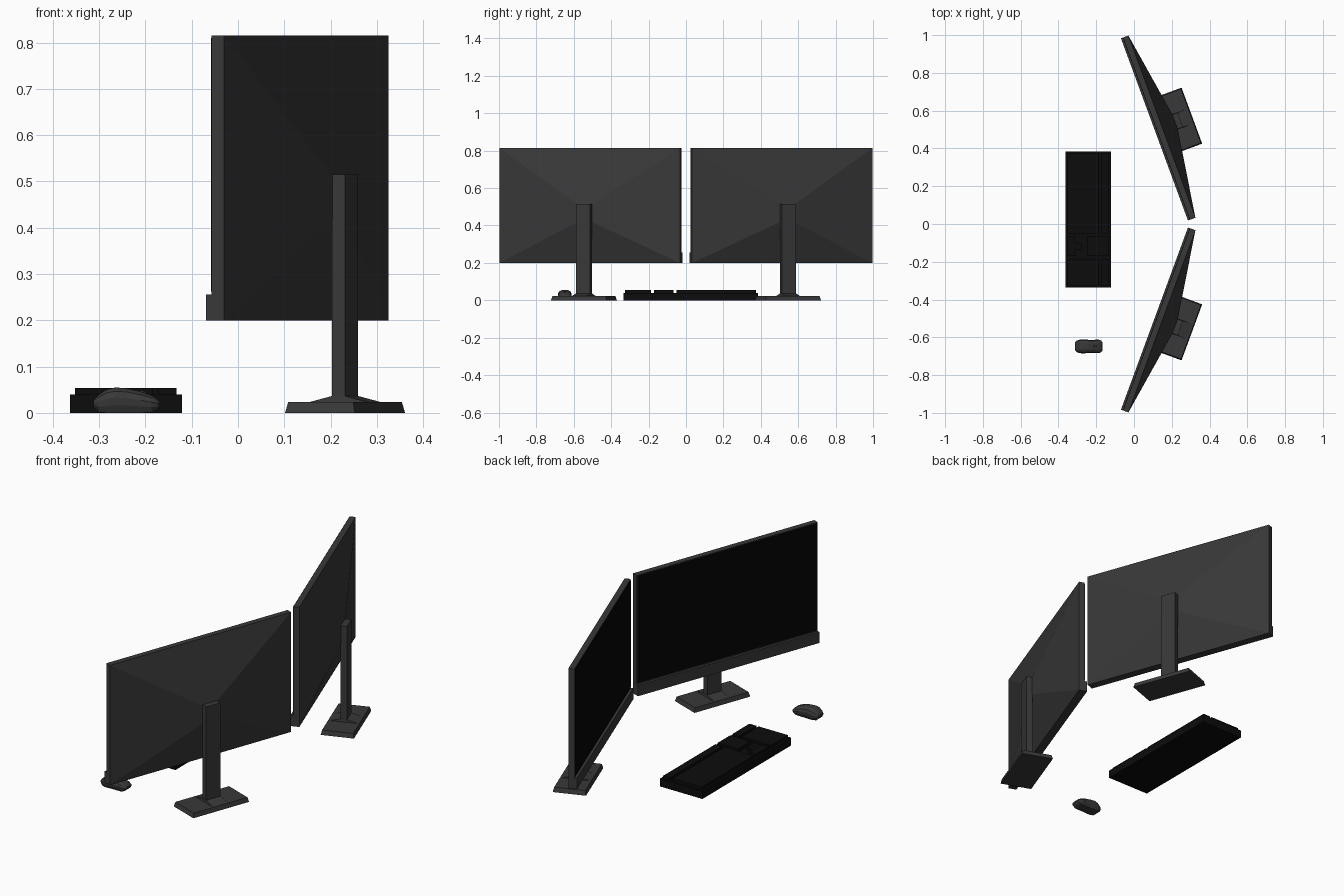
import bpy, bmesh, math
from mathutils import Vector

if "Cube" in bpy.data.objects:
    bpy.data.objects.remove(bpy.data.objects["Cube"])


def material(name, v):
    m = bpy.data.materials.new(name)
    m.diffuse_color = (v, v, v, 1)
    m.use_nodes = True
    m.node_tree.nodes["Principled BSDF"].inputs["Base Color"].default_value = m.diffuse_color
    return m


GREY = material("dark grey plastic", 0.04)
BLACK = material("black keyboard", 0.0036)
SCREEN = material("screen black", 0.0018)


def make(name, rings, mat):
    """Skin a stack of equal-length vertex rings and cap both ends."""
    bm = bmesh.new()
    loops = [[bm.verts.new(p) for p in r] for r in rings]
    n = len(loops[0])
    for a, b in zip(loops, loops[1:]):
        for i in range(n):
            j = (i + 1) % n
            bm.faces.new((a[i], a[j], b[j], b[i]))
    bm.faces.new(loops[0])
    bm.faces.new(loops[-1])
    bmesh.ops.recalc_face_normals(bm, faces=bm.faces)
    me = bpy.data.meshes.new(name)
    bm.to_mesh(me)
    bm.free()
    me.materials.append(mat)
    ob = bpy.data.objects.new(name, me)
    bpy.context.collection.objects.link(ob)
    return ob


def rect(a0, a1, b0, b1):
    return [(a0, b0), (a1, b0), (a1, b1), (a0, b1)]


def box(name, x0, x1, y0, y1, z0, z1, mat):
    return make(name, [[(x, y, z) for x, y in rect(x0, x1, y0, y1)] for z in (z0, z1)], mat)


# Monitors: u runs along the panel, n points out of its back
ANG = math.radians(20.2)
CX, CY = 0.128, 0.508
HALF = 0.514


def monitor(side, s):
    def P(u, n, z):
        x = CX + u * math.sin(ANG) + n * math.cos(ANG)
        y = CY - u * math.cos(ANG) + n * math.sin(ANG)
        return (x, s * y, z)

    def upright(n, u, z0, z1):      # ring in the plane of the panel
        return [P(a, n, z) for a, z in rect(-u, u, z0, z1)]

    def flat(z, u, n):              # horizontal ring centred on the stand
        return [P(a, 0.11 + b, z) for a, b in rect(-u, u, -n, n)]

    # panel with tapered back
    make(side + "_monitor_panel", [upright(-0.008, HALF, 0.2, 0.815),
                                   upright(0.021, HALF, 0.2, 0.815),
                                   upright(0.096, 0.038, 0.42, 0.51)], GREY)
    # display and lower bezel
    make(side + "_monitor_screen", [upright(-0.011, HALF - 0.005, 0.262, 0.81),
                                    upright(-0.007, HALF - 0.005, 0.262, 0.81)], SCREEN)
    make(side + "_monitor_chin", [upright(-0.021, HALF, 0.2, 0.256),
                                  upright(-0.008, HALF, 0.2, 0.256)], GREY)
    # stand column, raised foot and base
    make(side + "_stand_column", [flat(0.02, 0.04, 0.015), flat(0.515, 0.04, 0.015)], GREY)
    make(side + "_stand_foot", [flat(0.022, 0.042, 0.072), flat(0.036, 0.041, 0.017)], GREY)
    make(side + "_stand_base", [flat(0, 0.158, 0.08), flat(0.023, 0.152, 0.075)], GREY)


monitor("left", 1)
monitor("right", -1)

# Keyboard tray and raised key blocks
box("keyboard_body", -0.363, -0.121, -0.335, 0.385, 0, 0.04, BLACK)
for name, x0, x1, y0, y1 in [
    ("main_keys", -0.352, -0.185, -0.05, 0.375),
    ("function_keys", -0.172, -0.133, -0.05, 0.375),
    ("number_pad", -0.352, -0.185, -0.325, -0.187),
    ("number_pad_top_keys", -0.172, -0.133, -0.325, -0.187),
    ("navigation_keys", -0.25, -0.133, -0.17, -0.067),
    ("arrow_keys", -0.352, -0.312, -0.17, -0.067),
    ("up_arrow_key", -0.312, -0.275, -0.136, -0.101),
]:
    box(name, x0, x1, y0, y1, 0.038, 0.054, BLACK)

# Mouse: cross-sections along x as (x, bottom, top, half width)
sections = [(-0.312, 0.014, 0.027, 0.022), (-0.302, 0.002, 0.038, 0.031),
            (-0.285, 0.0, 0.05, 0.036), (-0.265, 0.0, 0.055, 0.037),
            (-0.24, 0.0, 0.053, 0.035), (-0.21, 0.0, 0.046, 0.035),
            (-0.187, 0.001, 0.038, 0.036), (-0.174, 0.007, 0.03, 0.031),
            (-0.168, 0.014, 0.024, 0.024)]
shape = [(-0.75, 0), (0.75, 0), (0.95, 0.3), (1, 0.6), (0.85, 0.85), (0.45, 1),
         (-0.45, 1), (-0.85, 0.85), (-1, 0.6), (-0.95, 0.3)]
make("mouse_body", [[(x, -0.648 + w * a, b + (t - b) * h) for a, h in shape]
                    for x, b, t, w in sections], GREY)

# Mouse scroll wheel
make("mouse_wheel", [[(-0.208 + 0.011 * math.cos(k * math.pi / 4), y,
                       0.038 + 0.011 * math.sin(k * math.pi / 4)) for k in range(8)]
                     for y in (-0.652, -0.644)], GREY)
